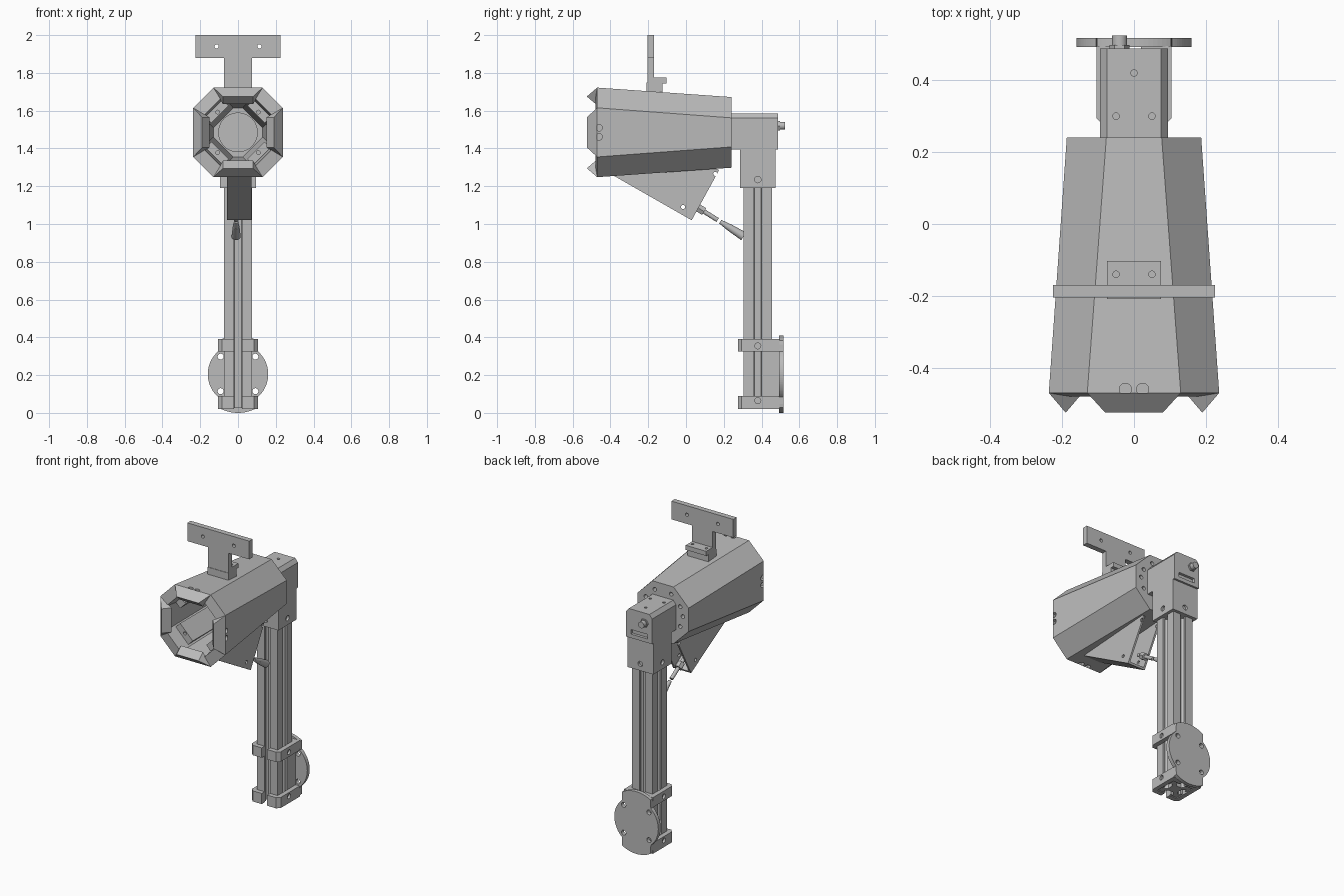
import bpy, bmesh
from math import sin, cos, pi, radians, sqrt
from mathutils import Vector, Matrix

old = bpy.data.objects.get("Cube")
if old:
    bpy.data.objects.remove(old, do_unlink=True)

grey = bpy.data.materials.new("plain grey")
grey.use_nodes = True
grey.diffuse_color = (0.5, 0.5, 0.5, 1)
grey.node_tree.nodes["Principled BSDF"].inputs["Base Color"].default_value = (0.5, 0.5, 0.5, 1)

AXES = {"x": Vector((1, 0, 0)), "y": Vector((0, 1, 0)), "z": Vector((0, 0, 1))}
MID = 1.485  # height of the horn axis


def finish(name, bm):
    bmesh.ops.recalc_face_normals(bm, faces=bm.faces)
    mesh = bpy.data.meshes.new(name)
    bm.to_mesh(mesh)
    bm.free()
    mesh.materials.append(grey)
    ob = bpy.data.objects.new(name, mesh)
    bpy.context.collection.objects.link(ob)
    return ob


def loft(name, rings):
    """Closed solid through rings of equal point count."""
    bm = bmesh.new()
    rows = [[bm.verts.new(p) for p in ring] for ring in rings]
    n = len(rows[0])
    for a, b in zip(rows, rows[1:]):
        for i in range(n):
            j = (i + 1) % n
            bm.faces.new((a[i], a[j], b[j], b[i]))
    bm.faces.new(rows[0])
    bm.faces.new(rows[-1])
    return finish(name, bm)


def prism(name, pts, axis, lo, hi):
    """Profile pushed along an axis; points use the two other axes in order."""
    place = {"x": lambda p, t: (t, p[0], p[1]),
             "y": lambda p, t: (p[0], t, p[1]),
             "z": lambda p, t: (p[0], p[1], t)}[axis]
    return loft(name, [[place(p, t) for p in pts] for t in (lo, hi)])


def box(name, x, y, z):
    return prism(name, [(x[0], y[0]), (x[1], y[0]), (x[1], y[1]), (x[0], y[1])], "z", *z)


def rod(name, a, b, r1, r2=None, sides=24):
    a, b = Vector(a), Vector(b)
    turn = (b - a).to_track_quat("Z", "Y")
    ob = loft(name, [[c + turn @ Vector((r * cos(2 * pi * i / sides), r * sin(2 * pi * i / sides), 0))
                      for i in range(sides)] for c, r in ((a, r1), (b, r2 or r1))])
    for f in ob.data.polygons:
        f.use_smooth = len(f.vertices) == 4 and sides > 8
    return ob


def cut(ob, cutter):
    mod = ob.modifiers.new("cut", "BOOLEAN")
    mod.operation, mod.solver, mod.object = "DIFFERENCE", "EXACT", cutter
    cutter.hide_render = True
    bpy.context.view_layer.objects.active = ob
    bpy.ops.object.modifier_apply(modifier=mod.name)
    bpy.data.objects.remove(cutter, do_unlink=True)


def drill(ob, points, axis, r, depth):
    for p in points:
        half = AXES[axis] * depth
        cut(ob, rod("cutter", Vector(p) - half, Vector(p) + half, r, sides=16))


def octagon(y, w, f):
    pts = [(f, w), (w, f), (w, -f), (f, -w), (-f, -w), (-w, -f), (-w, f), (-f, w)]
    return [(x, y, MID + z) for x, z in pts]


# Horn: outer shell and tapering throat
horn = loft("horn", [octagon(0.24, 0.187, 0.077), octagon(-0.47, 0.237, 0.13),
                     octagon(-0.48, 0.19, 0.08), octagon(0.2, 0.13, 0.025)])
for s in (-0.024, 0.024):
    drill(horn, [(x, -0.46, MID + s) for x in (-0.237, 0.237)], "x", 0.017, 0.03)
    drill(horn, [(s, -0.46, MID + z) for z in (-0.237, 0.237)], "z", 0.017, 0.03)
drill(horn, [(sx * x, 0.24, MID + z) for sx in (-1, 1) for x, z in
             ((0.125, 0.07), (0.145, 0.01), (0.125, -0.06), (0.06, 0.135))], "y", 0.013, 0.03)
rod("throat_disc", (0, 0.205, MID), (0, 0.185, MID), 0.105, sides=40)

# Folded ridges on the flat sides, stepped pads on the diagonal sides
for k in range(4):
    turn = Matrix.Translation((0, 0, MID)) @ Matrix.Rotation(k * pi / 2, 4, "Y")
    ridge = loft("mouth_ridge", [[turn @ Vector(p) for p in
                 ((s * 0.13, -0.47, 0.237), (s * 0.08, -0.525, 0.19), (s * 0.08, -0.478, 0.15))]
                 for s in (-1, 1)])
    pad = box("throat_pad", (-0.065, 0.065), (-0.4, 0.19), (0.135, 0.18))
    drill(pad, [(0, -0.4, 0.152)], "y", 0.01, 0.03)
    pad.data.transform(Matrix.Translation((0, 0, MID)) @ Matrix.Rotation((k + 0.5) * pi / 2, 4, "Y"))

# Sight bracket on top of the horn
tee = [(0.075, 1.72), (0.075, 1.88), (0.225, 1.88), (0.225, 2.0)]
plate = prism("top_plate", tee + [(-x, z) for x, z in reversed(tee)], "y", -0.205, -0.17)
drill(plate, [(x, -0.19, 1.94) for x in (-0.113, 0.113)], "y", 0.011, 0.1)
box("bracket_foot", (-0.075, 0.075), (-0.208, -0.125), (1.69, 1.75))
ledge = box("bracket_ledge", (-0.075, 0.075), (-0.172, -0.103), (1.745, 1.775))
drill(ledge, [(x, -0.14, 1.775) for x in (-0.05, 0.05)], "z", 0.009, 0.05)

# Head block behind the horn, with chamfered top
head_section = [(-0.095, 1.395), (0.095, 1.395), (0.095, 1.56), (0.075, 1.585),
                (-0.075, 1.585), (-0.095, 1.56)]
head = prism("head_block", head_section, "y", 0.235, 0.488)
drill(head, [(0, 0.42, 1.585), (0.05, 0.3, 1.585), (-0.05, 0.3, 1.585)], "z", 0.009, 0.03)
cut(head, box("cutter", (-0.06, 0.06), (0.47, 0.5), (1.42, 1.45)))
socket = box("post_socket", (-0.095, 0.095), (0.285, 0.475), (1.19, 1.4))
drill(socket, [(x, 0.38, 1.235) for x in (-0.095, 0.095)], "x", 0.017, 0.015)
drill(socket, [(0, y, 1.235) for y in (0.285, 0.475)], "y", 0.017, 0.015)
rod("connector_nut", (-0.04, 0.48, 1.52), (-0.04, 0.498, 1.52), 0.028, sides=6)
rod("connector", (-0.04, 0.49, 1.52), (-0.04, 0.525, 1.52), 0.021)

# Slotted post
quarter = [(0.075, -0.075), (0.075, -0.02), (0.062, -0.02), (0.062, -0.042), (0.036, -0.018),
           (0.036, 0.018), (0.062, 0.042), (0.062, 0.02), (0.075, 0.02)]
section = []
for k in range(4):
    spin = Matrix.Rotation(k * pi / 2, 2)
    section += [spin @ Vector(p) + Vector((0, 0.38)) for p in quarter]
prism("post", section, "z", 0.025, 1.3)

# Split clamps around the post foot
for low, high, hole in ((0.02, 0.09, 0.065), (0.325, 0.39, 0.355)):
    for s in (-1, 1):
        jaw = prism("clamp_jaw", [(s * x, y) for x, y in
                    ((0.02, 0.275), (0.085, 0.275), (0.105, 0.295), (0.105, 0.495),
                     (0.02, 0.495), (0.02, 0.453), (0.075, 0.453), (0.075, 0.307),
                     (0.02, 0.307))], "z", low, high)
        drill(jaw, [(s * 0.105, 0.38, hole)], "x", 0.016, 0.015)
for s in (-1, 1):
    box("clamp_rail", sorted((s * 0.03, s * 0.075)), (0.453, 0.495), (0.05, 0.36))

# Rounded mounting plate: a disc joined with a taller narrow arc
outline = []
for i in range(96):
    a = 2 * pi * i / 96
    c, s = abs(cos(a)), abs(sin(a))
    r = max(0.16, min(0.205, 0.105 / max(c, 0.01)))
    outline.append((r * cos(a), 0.205 + r * sin(a)))
mount = prism("mounting_plate", outline, "y", 0.492, 0.517)
drill(mount, [(x, 0.5, z) for x in (-0.092, 0.092) for z in (0.115, 0.298)], "y", 0.016, 0.1)

# Hollow fin under the horn: two cheeks and a sloping floor
cheek = [(-0.39, 1.26), (0.03, 1.02), (0.175, 1.285), (0.1, 1.33), (-0.3, 1.29)]
for lo, hi in ((-0.058, -0.046), (0.06, 0.072)):
    side = prism("fin_cheek", cheek, "x", lo, hi)
    drill(side, [(lo, 0.155, 1.265), (lo, -0.015, 1.09)], "x", 0.011, 0.05)
prism("fin_floor", [(-0.39, 1.26), (0.03, 1.02), (0.037, 1.032), (-0.36, 1.262)], "x", -0.058, 0.072)

# Strain relief: nut, thin rod and tapered grip
start, end = Vector((-0.01, 0.03, 1.107)), Vector((-0.01, 0.305, 0.935))


def along(t):
    return start.lerp(end, t)


rod("rod_nut", along(0.12), along(0.24), 0.024, sides=6)
rod("thin_rod", along(0), along(0.5), 0.012)
rod("grip_tip", along(0.55), along(0.72), 0.011, 0.018)
rod("grip", along(0.7), along(1), 0.018, 0.024)
